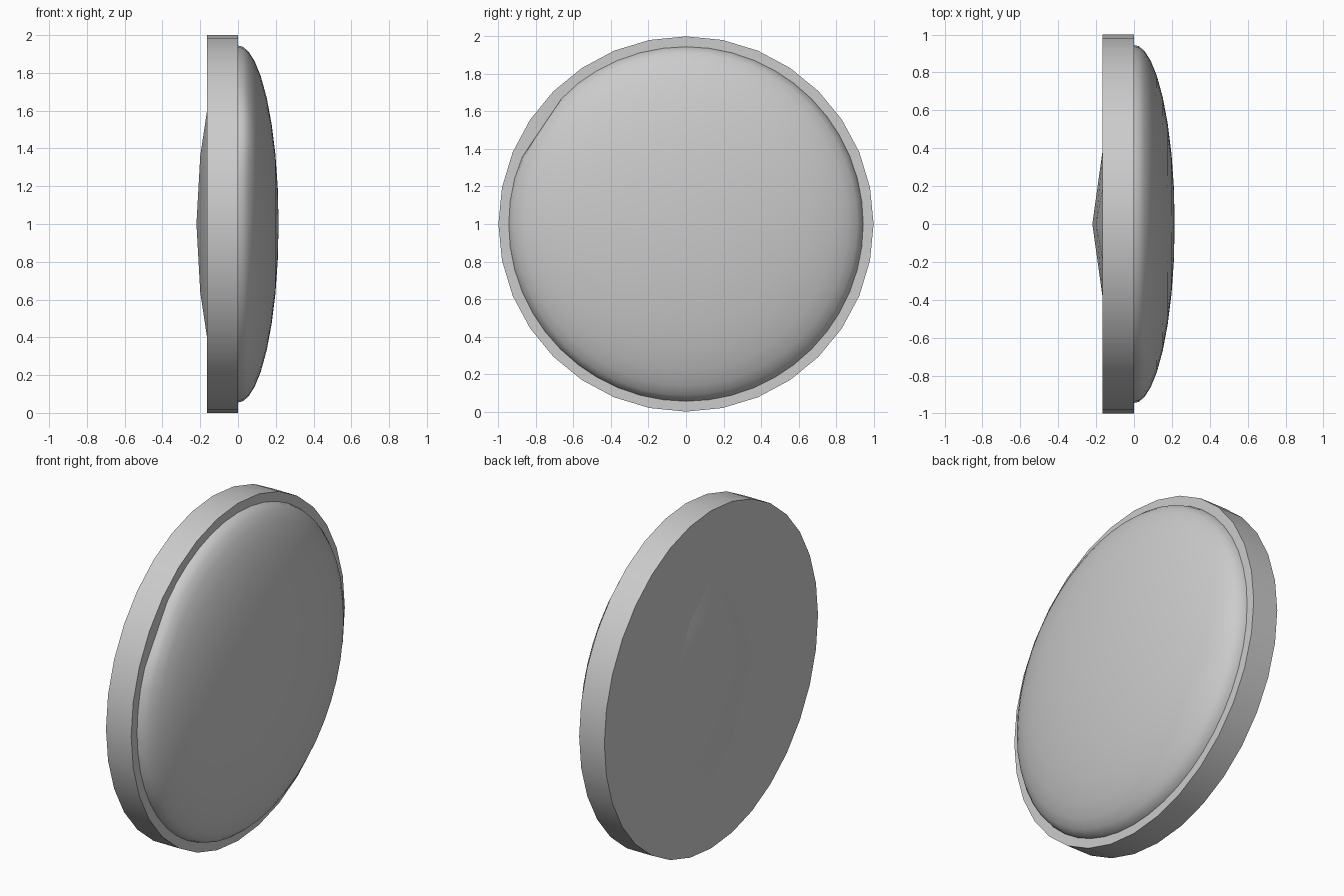
import bpy, bmesh, math
from mathutils import Matrix

if "Cube" in bpy.data.objects:
    bpy.data.objects.remove(bpy.data.objects["Cube"], do_unlink=True)

grey = bpy.data.materials.new("light grey")
grey.use_nodes = True
colour = (0.6, 0.6, 0.6, 1)
grey.diffuse_color = colour
grey.node_tree.nodes["Principled BSDF"].inputs["Base Color"].default_value = colour

CENTRE_Z = 1.0


def finish(name, bm, smooth_angle):
    """Turn a bmesh into a shaded, coloured object."""
    bmesh.ops.recalc_face_normals(bm, faces=bm.faces)
    mesh = bpy.data.meshes.new(name)
    bm.to_mesh(mesh)
    bm.free()
    obj = bpy.data.objects.new(name, mesh)
    obj.location.z = CENTRE_Z
    mesh.materials.append(grey)
    bpy.context.collection.objects.link(obj)
    bpy.ops.object.select_all(action="DESELECT")
    obj.select_set(True)
    bpy.context.view_layer.objects.active = obj
    bpy.ops.object.shade_smooth_by_angle(angle=math.radians(smooth_angle))
    return obj


# Rim: a thin 32-sided disc standing on its edge
bm = bmesh.new()
bmesh.ops.create_cone(bm, cap_ends=True, segments=32, radius1=1, radius2=1, depth=0.165,
                      matrix=Matrix.Translation((-0.0825, 0, 0)) @ Matrix.Rotation(math.pi / 2, 4, "Y"))
finish("rim_disc", bm, 30)

# Dome: half of a flattened ball, bulging to the model's left
RADIUS, HEIGHT, SIDES = 0.945, 0.215, 48
bm = bmesh.new()
rings = []
for tilt in (0, 7, 15, 24, 34, 45, 56, 67, 78):
    t = math.radians(tilt)
    rings.append([bm.verts.new((HEIGHT * math.sin(t),
                                RADIUS * math.cos(t) * math.cos(2 * math.pi * i / SIDES),
                                RADIUS * math.cos(t) * math.sin(2 * math.pi * i / SIDES)))
                  for i in range(SIDES)])
tip = bm.verts.new((HEIGHT, 0, 0))
for low, high in zip(rings, rings[1:]):
    for i in range(SIDES):
        j = (i + 1) % SIDES
        bm.faces.new((low[i], low[j], high[j], high[i]))
for i in range(SIDES):
    bm.faces.new((rings[-1][i], rings[-1][(i + 1) % SIDES], tip))
# Flattened stretch on the dome's edge
a = math.radians(146)
ny, nz = math.cos(a), math.sin(a)
for v in bm.verts:
    extra = v.co.y * ny + v.co.z * nz - 0.924
    if extra > 0:
        v.co.y -= extra * ny
        v.co.z -= extra * nz
finish("dome", bm, 40)

# Shallow faceted bump on the other face
bm = bmesh.new()
for point in ((-0.22, 0, 0), (-0.2, 0, 0.36), (-0.2, 0, -0.36)):
    bm.verts.new(point)
for y, z in ((0, 0.6), (0.2, 0.42), (0.4, 0), (0.2, -0.42),
             (0, -0.6), (-0.2, -0.42), (-0.4, 0), (-0.2, 0.42)):
    bm.verts.new((-0.164, y, z))
bmesh.ops.convex_hull(bm, input=bm.verts)
finish("back_bump", bm, 30)
